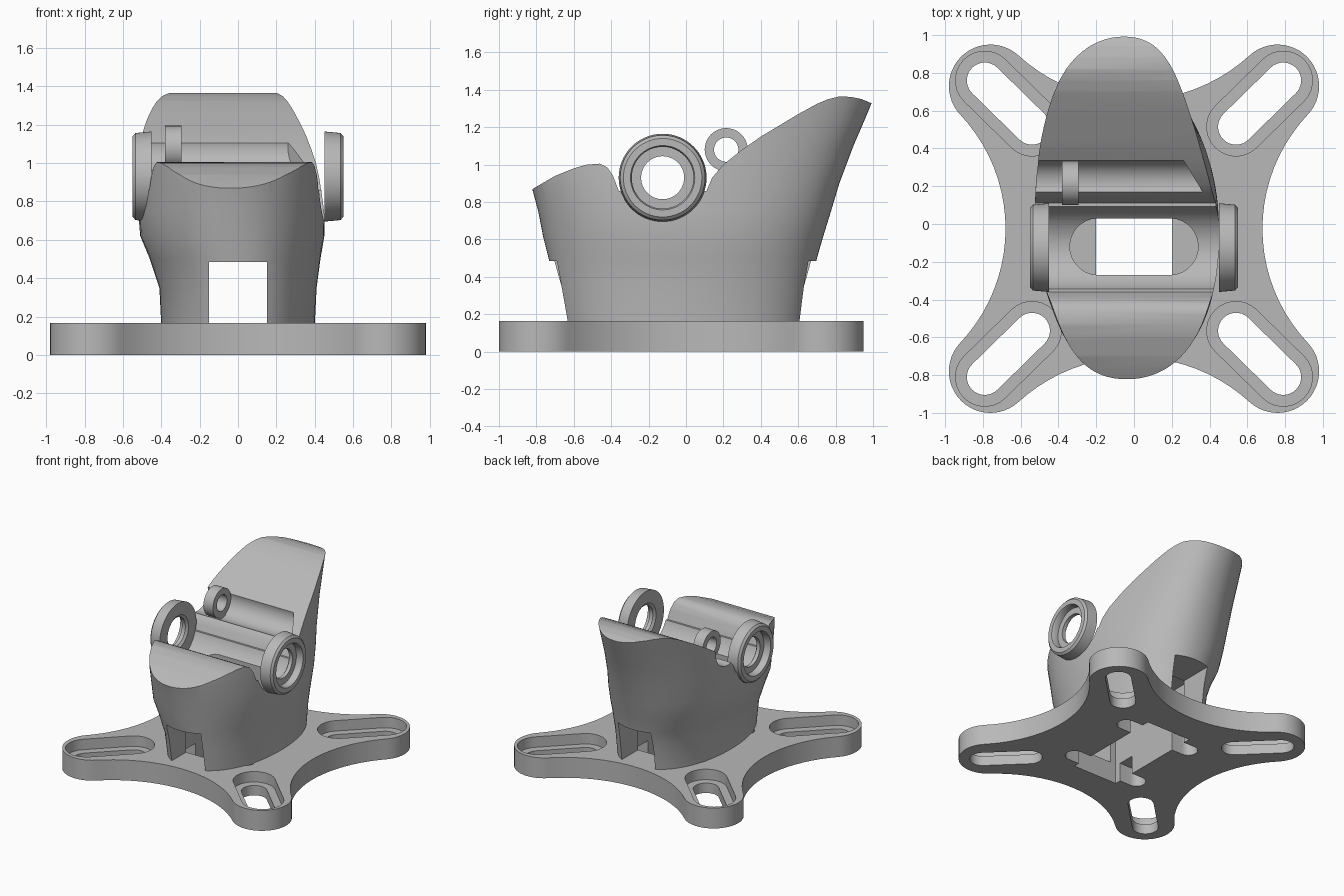
import bpy, bmesh
from math import sin, cos, pi, atan2, sqrt
from mathutils import Vector

cube = bpy.data.objects.get("Cube")
if cube:
    bpy.data.objects.remove(cube, do_unlink=True)

grey = bpy.data.materials.new("light grey")
grey.use_nodes = True
colour = (0.48, 0.48, 0.48, 1)
grey.diffuse_color = colour
grey.node_tree.nodes["Principled BSDF"].inputs["Base Color"].default_value = colour


def loft(name, rings, closed=False):
    """Skin a list of equal rings; cap the ends, or join last to first."""
    bm = bmesh.new()
    rows = [[bm.verts.new(p) for p in ring] for ring in rings]
    n = len(rows[0])
    pairs = list(zip(rows, rows[1:]))
    if closed:
        pairs.append((rows[-1], rows[0]))
    else:
        bm.faces.new(rows[0][::-1])
        bm.faces.new(rows[-1])
    for a, b in pairs:
        for i in range(n):
            j = (i + 1) % n
            bm.faces.new((a[i], a[j], b[j], b[i]))
    bmesh.ops.recalc_face_normals(bm, faces=bm.faces)
    mesh = bpy.data.meshes.new(name)
    bm.to_mesh(mesh)
    bm.free()
    obj = bpy.data.objects.new(name, mesh)
    bpy.context.collection.objects.link(obj)
    mesh.materials.append(grey)
    return obj


def prism_z(name, pts, lo, hi):
    return loft(name, [[(x, y, z) for x, y in pts] for z in (lo, hi)])


def prism_x(name, pts, lo, hi):
    return loft(name, [[(x, y, z) for y, z in pts] for x in (lo, hi)])


def circle(cx, cy, r, n=48):
    return [(cx + r * cos(2 * pi * i / n), cy + r * sin(2 * pi * i / n)) for i in range(n)]


def stadium(a, b, r, n=14):
    """Outline of a slot with round ends from a to b."""
    t = atan2(b[1] - a[1], b[0] - a[0])
    return [(c[0] + r * cos(t + s + pi * i / n), c[1] + r * sin(t + s + pi * i / n))
            for c, s in ((b, -pi / 2), (a, pi / 2)) for i in range(n + 1)]


def rect(x0, y0, x1, y1):
    return [(x0, y0), (x1, y0), (x1, y1), (x0, y1)]


def finish(obj, cutters=()):
    """Cut away each cutter in turn, then shade."""
    bpy.ops.object.select_all(action='DESELECT')
    bpy.context.view_layer.objects.active = obj
    obj.select_set(True)
    for cutter in cutters:
        mod = obj.modifiers.new("cut", 'BOOLEAN')
        mod.operation, mod.solver, mod.object = 'DIFFERENCE', 'EXACT', cutter
        bpy.ops.object.modifier_apply(modifier=mod.name)
        bpy.data.objects.remove(cutter, do_unlink=True)
    bpy.ops.object.shade_smooth_by_angle(angle=0.55)


# Base plate: four round lugs joined by concave sides
TOP, MID, LUG = 0.165, -0.025, 0.22
arm = Vector((0.76, 0.755))


def concave(side, other, waist):
    """Radius of a concave side touching the lug circle."""
    d = side - waist
    return (d * d + other * other - LUG * LUG) / (2 * (LUG + d))


def arc(c, r, a, b, n):
    return [(c[0] + r * cos(a + (b - a) * i / n), c[1] + r * sin(a + (b - a) * i / n))
            for i in range(n + 1)]


rx = concave(arm.x, arm.y, 0.68)
ry = concave(arm.y, arm.x, 0.68)
cx, cy = Vector((0.68 + rx, 0)), Vector((0, 0.68 + ry))
to_x, to_y = cx - arm, cy - arm
ax, ay = atan2(to_x.y, to_x.x), atan2(to_y.y, to_y.x)
quarter = arc(cx, rx, pi, ax + pi, 10)
quarter += arc(arm, LUG, ax, ay, 24)[1:-1]
quarter += arc(cy, ry, ay - pi, -pi / 2, 10)
half = quarter + [(-x, y) for x, y in quarter[-2::-1]]
outline = half + [(x, -y) for x, y in half[-2:0:-1]]
plate = prism_z("base_plate", [(x, y + MID) for x, y in outline], 0, TOP)

cuts = []
for sx in (-1, 1):
    for sy in (-1, 1):
        a = (0.54 * sx, 0.54 * sy + MID)
        b = (0.79 * sx, 0.785 * sy + MID)
        cuts.append(prism_z("slot_recess", stadium(a, b, 0.155), 0.08, 0.3))
        cuts.append(prism_z("slot_hole", stadium(a, b, 0.095), -0.1, 0.12))
# Central opening with cross slots
cuts.append(prism_z("centre_hole", rect(-0.2, -0.45, 0.2, 0.4), -0.1, 0.3))
for y in (-0.33, 0.27):
    cuts.append(prism_z("cross_slot", stadium((-0.3, y), (0.3, y), 0.07), -0.1, 0.3))
finish(plate, cuts)

# Saddle body: oval sections (z, half width, centre x, front y, back y)
levels = [(0.15, 0.40, 0.0, -0.67, 0.645), (0.35, 0.41, 0.0, -0.705, 0.67),
          (0.5, 0.445, -0.015, -0.735, 0.70), (0.62, 0.48, -0.03, -0.765, 0.735),
          (0.75, 0.485, -0.035, -0.79, 0.775), (0.9, 0.48, -0.04, -0.83, 0.82),
          (1.1, 0.465, -0.045, -0.86, 0.895), (1.25, 0.455, -0.05, -0.88, 0.96),
          (1.42, 0.445, -0.055, -0.9, 1.03)]


def power(v, e):
    return abs(v) ** e * (1 if v > 0 else -1)


rings = []
for z, w, mid, front, back in levels:
    ring = []
    lean = 0.08 * max(0, min(1, (z - 0.5) / 0.5))
    for px, py in circle(0, 0, 1, 96):
        y = (front + back) / 2 + power(py, 0.94) * (back - front) / 2
        shift = -lean * y * (1 - py * py)
        ring.append((mid + shift + w * power(px, 0.94), y, z))
    rings.append(ring)
body = loft("saddle_body", rings)

# Curved top and the cross trough
PIVOT = (-0.125, 0.93)
skyline = [(-1.1, 0.72), (-0.82, 0.87), (-0.7, 0.94), (-0.6, 0.98), (-0.53, 1.0),
           (-0.46, 1.005), (-0.42, 0.985), (-0.39, 0.94), (-0.36, 0.86),
           (0.11, 0.86), (0.14, 0.93), (0.2, 1.0), (0.3, 1.08), (0.4, 1.15),
           (0.5, 1.21), (0.6, 1.27), (0.7, 1.325), (0.76, 1.35), (0.82, 1.365),
           (0.88, 1.362), (0.94, 1.35), (1.0, 1.325), (1.2, 1.2), (1.2, 2), (-1.1, 2)]
top_cut = prism_x("top_cut", skyline, -1, 1)
trough = prism_x("trough_cut", circle(*PIVOT, 0.23, 64), -1, 1)

# Groove behind the trough, with a slanted closed end
EYE = (0.215, 1.08)
groove_pts = circle(*EYE, 0.125)
groove = loft("groove_cut", [[(-1, y, z) for y, z in groove_pts],
                             [(0.37 - 0.61 * (y - 0.16), y, z) for y, z in groove_pts]])

# Tunnel between the end doors, inner chamber and the slot above it
tunnel = prism_z("tunnel_cut", rect(-0.15, -1.2, 0.15, 1.2), 0.1, 0.485)
chamber = prism_z("chamber_cut", rect(-0.2, -0.45, 0.2, 0.4), 0.1, 0.5)
slot = prism_z("slot_cut", stadium((-0.19, -0.12), (0.19, -0.12), 0.15), 0.46, 1.2)
finish(body, [top_cut, trough, groove, tunnel, chamber, slot])


def turned(name, profile, centre, side=1, n=64):
    """Turn a closed (x, radius) profile about an axis along x."""
    rows = [[(side * x, centre[0] + r * cos(2 * pi * i / n), centre[1] + r * sin(2 * pi * i / n))
             for x, r in profile] for i in range(n)]
    finish(loft(name, rows, closed=True))


# Bearing rings at both ends of the trough
bearing = [(0.45, 0.135), (0.45, 0.235), (0.535, 0.227), (0.55, 0.21), (0.55, 0.172),
           (0.535, 0.165), (0.495, 0.165), (0.495, 0.115), (0.465, 0.115)]
turned("left_bearing_ring", bearing, PIVOT)
turned("right_bearing_ring", bearing, PIVOT, -1)

# Small eyelet standing in the groove
turned("eyelet", [(-0.38, 0.065), (-0.38, 0.115), (-0.295, 0.115), (-0.295, 0.065)], EYE)
# Foot bedding the eyelet into the groove
foot = prism_x("eyelet_foot", rect(0.17, 0.93, 0.26, 1.0), -0.38, -0.295)
finish(foot)
